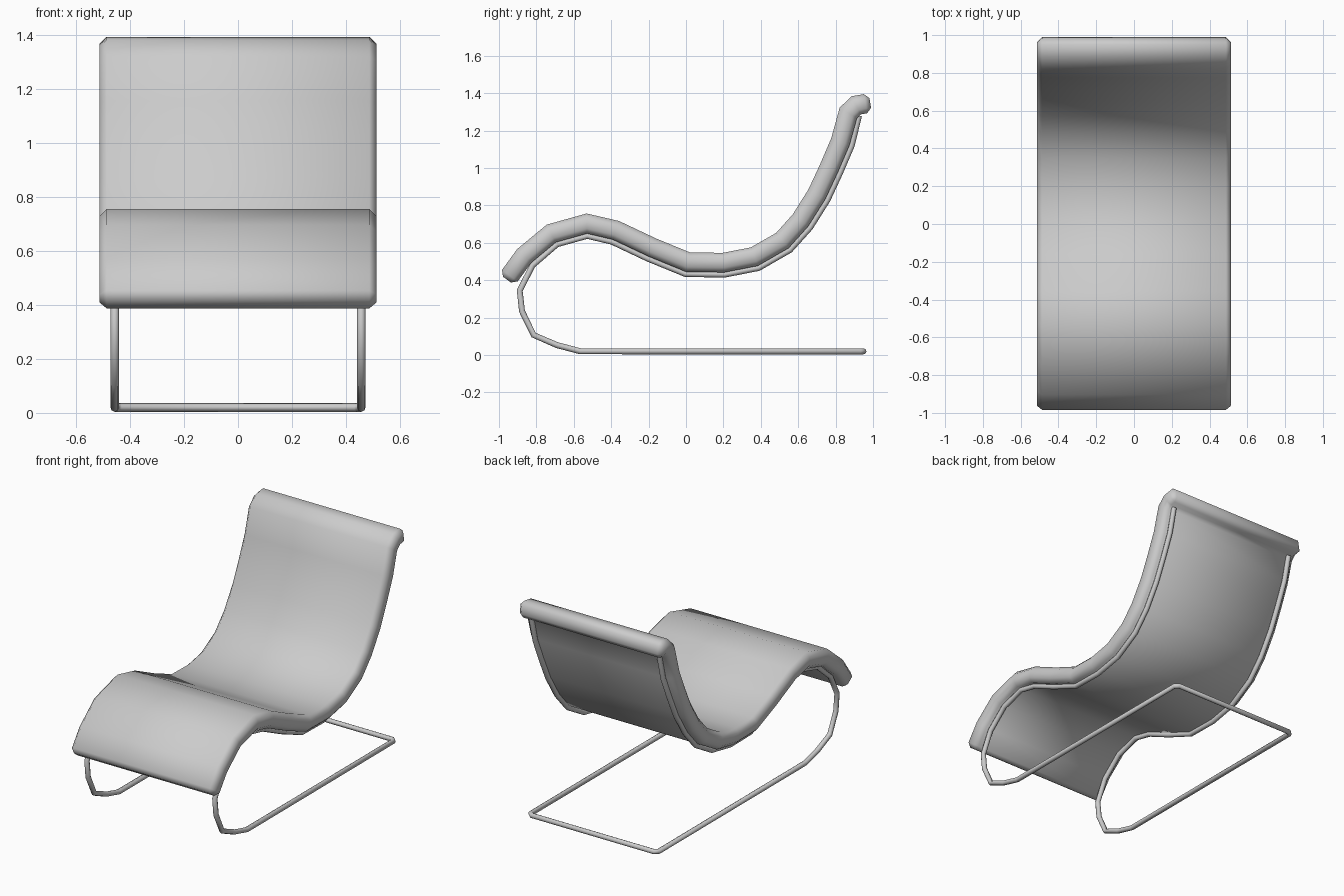
import bpy
import bmesh
from mathutils import Vector

cube = bpy.data.objects.get("Cube")
if cube:
    bpy.data.objects.remove(cube, do_unlink=True)

# One plain grey for the whole chair
grey = bpy.data.materials.new("plain_grey")
grey.use_nodes = True
colour = (0.6, 0.6, 0.6, 1)
grey.diffuse_color = colour
grey.node_tree.nodes["Principled BSDF"].inputs["Base Color"].default_value = colour

HALF_WIDTH = 0.513
THICKNESS = 0.104
TUBE_RADIUS = 0.016
TUBE_X = 0.457

# Centre line of the cushion in (y, z), from foot end to headrest
LINE = [Vector(p) for p in (
    (-0.957, 0.403), (-0.865, 0.53), (-0.72, 0.65), (-0.53, 0.703),
    (-0.375, 0.667), (-0.18, 0.575), (0.01, 0.497), (0.2, 0.494),
    (0.365, 0.526), (0.515, 0.612), (0.612, 0.72), (0.70, 0.86),
    (0.765, 1.0), (0.825, 1.14), (0.868, 1.295), (0.91, 1.335), (0.985, 1.348))]


def offset(line, distance):
    """Shift a line sideways with mitred corners; positive is upward."""
    result = []
    for i, p in enumerate(line):
        before = (p - line[i - 1]).normalized() if i else None
        after = (line[i + 1] - p).normalized() if i < len(line) - 1 else None
        a, b = before or after, after or before
        na, nb = Vector((-a.y, a.x)), Vector((-b.y, b.x))
        mid = (na + nb).normalized()
        result.append(p + mid * distance / mid.dot(na))
    return result


def add_object(name, data):
    obj = bpy.data.objects.new(name, data)
    bpy.context.collection.objects.link(obj)
    data.materials.append(grey)
    return obj


# Cushion: a bent slab with softened borders
bm = bmesh.new()
rings = []
for top, low in zip(offset(LINE, THICKNESS / 2), offset(LINE, -THICKNESS / 2)):
    corners = ((-1, low), (1, low), (1, top), (-1, top))
    rings.append([bm.verts.new((s * HALF_WIDTH, p.x, p.y)) for s, p in corners])
for r, q in zip(rings, rings[1:]):
    for k in range(4):
        n = (k + 1) % 4
        bm.faces.new((r[k], r[n], q[n], q[k]))
bm.faces.new(rings[0])
bm.faces.new(rings[-1])
bmesh.ops.recalc_face_normals(bm, faces=bm.faces)
border = [e for e in bm.edges if e.calc_face_angle() > 1.0]
bmesh.ops.bevel(bm, geom=border, offset=0.026, segments=1, affect='EDGES')
for f in bm.faces:
    f.smooth = True
mesh = bpy.data.meshes.new("cushion")
bm.to_mesh(mesh)
bm.free()
add_object("cushion", mesh)

# Frame: one tube under both cushion sides, round the front and across the back
under = offset(LINE, -THICKNESS / 2 - TUBE_RADIUS + 0.004)[2:15]
under[-1] = Vector((0.925, 1.28))
front_loop = [Vector(p) for p in (
    (-0.565, 0.02), (-0.69, 0.053), (-0.815, 0.107), (-0.877, 0.235),
    (-0.889, 0.345), (-0.82, 0.48))]
side = [(TUBE_X, p.x, p.y) for p in reversed(front_loop + under)]
side += [(TUBE_X, 0.93, 0.02), (TUBE_X - 0.02, 0.95, 0.02)]
path = side + [(-x, y, z) for x, y, z in reversed(side)]

curve = bpy.data.curves.new("frame_tube", 'CURVE')
curve.dimensions = '3D'
curve.bevel_depth = TUBE_RADIUS
curve.bevel_resolution = 2
curve.use_fill_caps = True
spline = curve.splines.new('POLY')
spline.points.add(len(path) - 1)
for point, co in zip(spline.points, path):
    point.co = (*co, 1)
add_object("frame_tube", curve)
